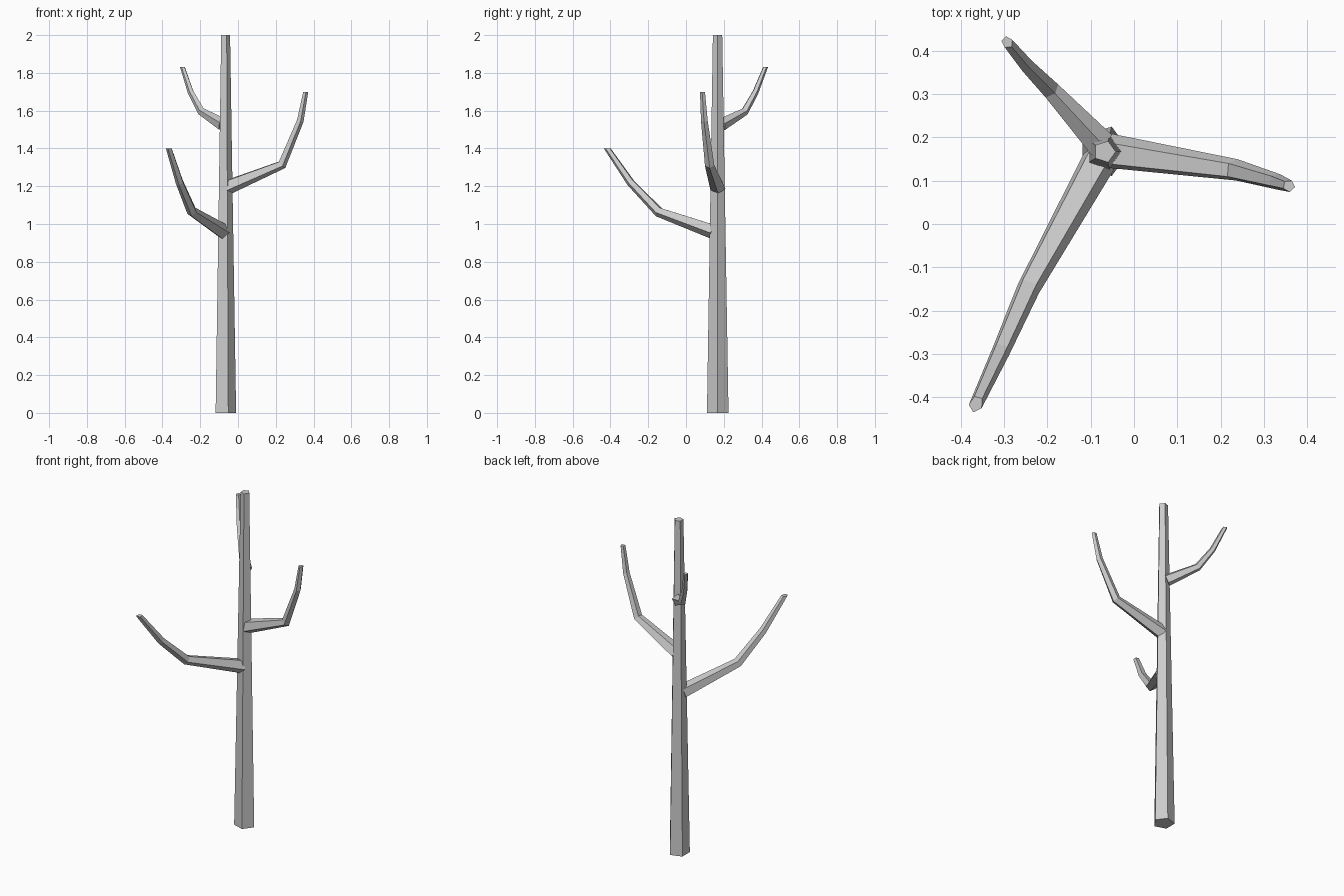
import bpy
import bmesh
import math
from mathutils import Vector

if "Cube" in bpy.data.objects:
    bpy.data.objects.remove(bpy.data.objects["Cube"], do_unlink=True)

SIDES = 5

bark = bpy.data.materials.new("grey_bark")
bark.use_nodes = True
bark.diffuse_color = (0.6, 0.6, 0.6, 1)
bark.node_tree.nodes["Principled BSDF"].inputs["Base Color"].default_value = (0.6, 0.6, 0.6, 1)


def limb(name, path, radii, roll, side_hint):
    """Five-sided tapering tube, mitred at the bends and cut level at the tip."""
    pts = [Vector(p) for p in path]
    bm = bmesh.new()
    rings = []
    for i, (p, r) in enumerate(zip(pts, radii)):
        into = (p - pts[max(i - 1, 0)]).normalized()
        out = (pts[min(i + 1, len(pts) - 1)] - p).normalized()
        d = (into + out).normalized()
        u = (side_hint - d * side_hint.dot(d)).normalized()
        v = d.cross(u)
        ring = []
        for k in range(SIDES):
            a = math.radians(roll) + math.tau * k / SIDES
            o = (u * math.cos(a) + v * math.sin(a)) * r
            if i == len(pts) - 1:
                o -= d * (o.z / d.z)
            ring.append(bm.verts.new(p + o))
        rings.append(ring)
    for a, b in zip(rings, rings[1:]):
        for k in range(SIDES):
            n = (k + 1) % SIDES
            bm.faces.new((a[k], a[n], b[n], b[k]))
    bm.faces.new(rings[0][::-1])
    bm.faces.new(rings[-1])
    bmesh.ops.recalc_face_normals(bm, faces=bm.faces)
    mesh = bpy.data.meshes.new(name)
    bm.to_mesh(mesh)
    bm.free()
    mesh.materials.append(bark)
    obj = bpy.data.objects.new(name, mesh)
    bpy.context.collection.objects.link(obj)


UP = Vector((0, 0, 1))

# Trunk, with one corner towards +x
limb("trunk", [(-0.07, 0.168, 0), (-0.068, 0.167, 2)], [0.06, 0.026], 0, Vector((1, 0, 0)))

# Three bent branches, from lowest to highest
limb("lower_branch",
     [(-0.08, 0.15, 0.96), (-0.243, -0.145, 1.065), (-0.308, -0.293, 1.22), (-0.365, -0.416, 1.4)],
     [0.042, 0.028, 0.022, 0.016], 44, UP)
limb("middle_branch",
     [(-0.06, 0.168, 1.195), (0.232, 0.125, 1.315), (0.329, 0.098, 1.547), (0.358, 0.088, 1.7)],
     [0.042, 0.026, 0.019, 0.014], 44, UP)
limb("upper_branch",
     [(-0.078, 0.185, 1.525), (-0.193, 0.31, 1.595), (-0.25, 0.368, 1.7), (-0.293, 0.42, 1.83)],
     [0.035, 0.022, 0.017, 0.013], 5, UP)
